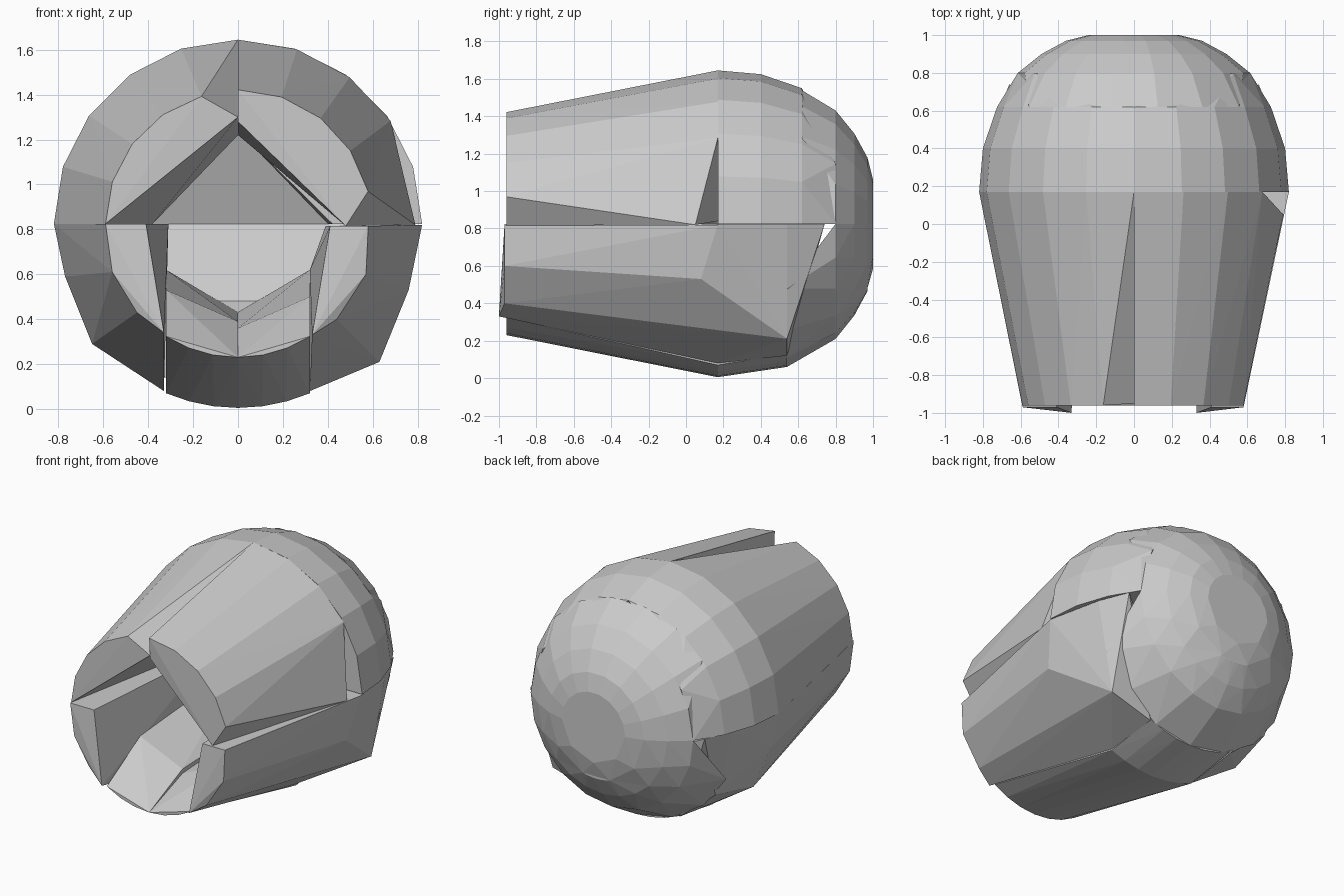
import bpy, bmesh
from math import sin, cos, asin, radians, degrees

if "Cube" in bpy.data.objects:
    bpy.data.objects.remove(bpy.data.objects["Cube"])

CZ = 0.825                      # height of the horizontal axis
R = 0.82                        # widest radius, where barrel meets dome
DOME = [(0.17, R), (0.4, 0.80), (0.62, 0.725), (0.8, 0.615),
        (0.9, 0.49), (0.97, 0.36), (1.0, 0.24)]


def ring(y, r, a0, a1, n):
    """Arc of n + 1 points around the y axis, angles in degrees."""
    out = []
    for i in range(n + 1):
        a = radians(a0 + (a1 - a0) * i / n)
        out.append((r * cos(a), y, CZ + r * sin(a)))
    return out


def hull(name, pts):
    """Flat-faced convex block around the points."""
    bm = bmesh.new()
    for p in pts:
        bm.verts.new(p)
    res = bmesh.ops.convex_hull(bm, input=bm.verts[:])
    junk = {g for g in res["geom_interior"] + res["geom_unused"]
            if isinstance(g, bmesh.types.BMVert)}
    bmesh.ops.delete(bm, geom=list(junk), context='VERTS')
    bmesh.ops.recalc_face_normals(bm, faces=bm.faces[:])
    me = bpy.data.meshes.new(name)
    bm.to_mesh(me)
    bm.free()
    ob = bpy.data.objects.new(name, me)
    bpy.context.collection.objects.link(ob)
    return ob


# upper barrel walls, each a tapered quarter with a flat inner side
hull("upper_wall_left",
     ring(-0.96, 0.59, 106, 180, 4) + ring(0.17, R, 90, 180, 5)
     + [(0, -0.95, 1.30), (0, 0.17, 1.22), (-0.38, 0.17, CZ)])
hull("upper_wall_right",
     ring(-0.96, 0.597, 14, 90, 4) + ring(0.17, R, 34, 90, 3)
     + [(0.48, -0.96, 0.815), (0.79, 0.05, 0.82),
        (0, -0.95, 1.28), (0, 0.17, 1.22), (0.45, 0.17, 0.84)])

# lower side walls
hull("lower_wall_left",
     [(-0.59, -0.97, CZ), (-0.56, -0.97, 0.61), (-0.45, -0.97, 0.43),
      (-0.33, -1.0, 0.34), (-0.41, -0.97, CZ), (-0.33, 0.17, 0.62),
      (-0.33, 0.54, 0.62), (-0.31, 0.17, CZ), (-0.82, 0.17, CZ),
      (-0.77, 0.17, 0.59), (-0.65, 0.2, 0.29), (-0.33, 0.17, 0.08),
      (-0.33, 0.54, 0.13), (-0.6, 0.54, 0.35),
      (-0.74, 0.54, CZ), (-0.66, 0.74, CZ)])
hull("lower_wall_right",
     [(0.58, -0.97, 0.815), (0.57, -0.97, 0.6), (0.44, -0.97, 0.4),
      (0.33, -1.0, 0.33), (0.41, -0.97, 0.815), (0.32, 0.17, 0.62),
      (0.32, 0.54, 0.62), (0.39, 0.17, 0.815), (0.82, 0.17, 0.82),
      (0.76, 0.08, 0.53), (0.63, 0.54, 0.21), (0.32, 0.17, 0.08),
      (0.32, 0.54, 0.12), (0.74, 0.54, 0.82), (0.66, 0.74, 0.82)])

# floor blocks
for side, s, lip in (("left", -1, 0.39), ("right", 1, 0.36)):
    pts = []
    for y, r in ((-0.96, 0.595), (0.17, R), (0.54, 0.765)):
        end = degrees(asin(0.32 / r))
        pts += ring(y, r, -90, -90 + s * end, 3)
    pts += [(0, -0.6, lip), (s * 0.32, -0.6, lip + 0.14),
            (0, 0.54, 0.43), (s * 0.32, 0.54, 0.62)]
    hull("floor_" + side, pts)

# dome shoulders
for side, a in (("left", 180), ("right", 0)):
    s = cos(radians(a))
    pts = []
    for y, r in DOME[:3]:
        pts += ring(y, r, 90, a, 5)
    pts += ring(0.8, 0.615, a, a + (90 - a) * 0.35, 1)
    pts += [(0, 0.17, 1.24), (s * 0.42, 0.17, CZ), (s * 0.4, 0.7, CZ)]
    hull("dome_shoulder_" + side, pts)

# upper dome back, inner side sloping down to the rear
pts = ring(0.62, 0.725, 40, 140, 5)
for y, r in DOME[3:]:
    pts += ring(y, r, 0, 180, 9)
hull("dome_back_upper", pts)

# lower dome back: a middle band and a bottom bowl, split at z = 0.48
band, bowl = [], []
for i, (y, r) in enumerate([(0.54, 0.765)] + DOME[3:]):
    cut = degrees(asin(min(1, 0.345 / r)))
    for s in (-90, 90):
        lo, hi = -90 + s / 90 * (90 - cut), -90 + s
        band += ring(y, r, lo, hi if i else lo, 2)
        if r > 0.35:
            bowl += ring(y, r, -90, lo, 3)
hull("dome_back_band", band)
hull("dome_back_bowl", bowl)
